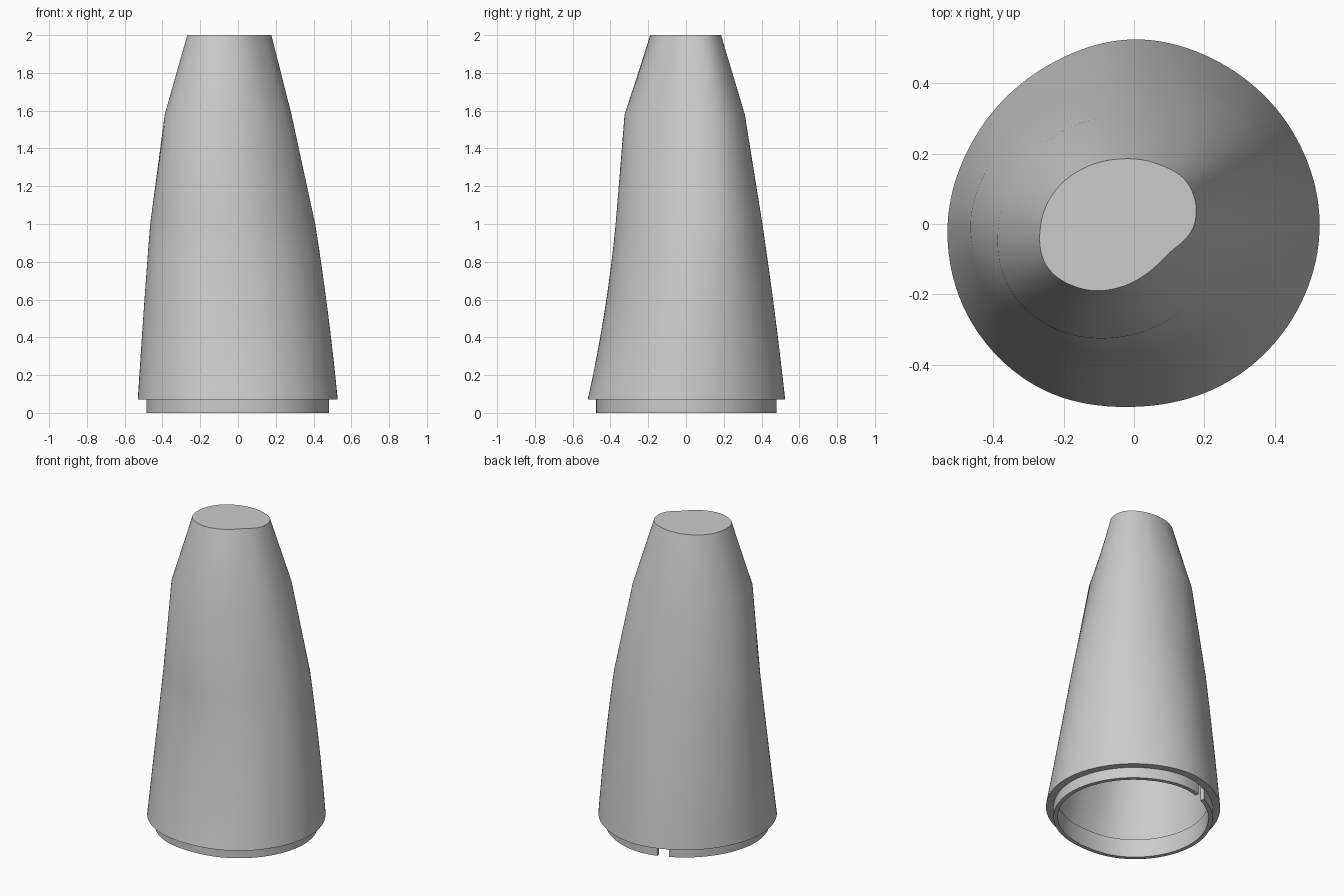
import bpy, bmesh, math

old = bpy.data.objects.get("Cube")
if old:
    bpy.data.objects.remove(old, do_unlink=True)

SEG = 128

grey = bpy.data.materials.new("plain_grey")
grey.use_nodes = True
colour = (0.6, 0.6, 0.6, 1)
grey.diffuse_color = colour
grey.node_tree.nodes["Principled BSDF"].inputs["Base Color"].default_value = colour

# Cross-sections: centre x and radii (hundredths) every 30 degrees
BASE = (0.0, [52.8, 52.2, 52, 52.5, 51.3, 51.5, 53, 54, 53.8, 52, 52.2, 52.5])
LOWER = (-0.017, [48.3, 49, 47.5, 46, 44.5, 45.8, 47.8, 47.2, 45, 42, 42.5, 45])
MIDDLE = (-0.03, [43.5, 45.5, 43, 40.2, 38.8, 41, 43.5, 42, 39, 37.2, 37.2, 39.2])
UPPER = (-0.05, [32.5, 36, 33.8, 30.8, 30.5, 31.2, 33.5, 35.5, 34.5, 32.3, 31, 31])
TIP = (-0.04, [21.2, 22.5, 20, 18.5, 18.8, 20.5, 22.5, 24, 21.3, 18, 16, 16.3])


def outline(section, inset=0.0):
    """Smooth closed outline through the section's radii."""
    cx, radii = section
    n = len(radii)
    points = []
    for i in range(SEG):
        f = i * n / SEG
        k, t = int(f), f % 1
        a, b, c, d = (radii[(k + j) % n] for j in (-1, 0, 1, 2))
        r = b + t / 2 * (c - a + t * (2 * a - 5 * b + 4 * c - d + t * (3 * (b - c) + d - a)))
        r = r / 100 - inset
        angle = math.tau * i / SEG
        points.append((cx + r * math.cos(angle), r * math.sin(angle)))
    return points


def blend(sections, weights):
    """Weighted mix of several sections."""
    cx = sum(w * s[0] for s, w in zip(sections, weights))
    radii = [sum(w * r for w, r in zip(weights, rs)) for rs in zip(*(s[1] for s in sections))]
    return cx, radii


def add_ring(bm, section, inset, z):
    return [bm.verts.new((x, y, z)) for x, y in outline(section, inset)]


def bridge(bm, low, high, skip=()):
    for i in range(SEG):
        if i not in skip:
            j = (i + 1) % SEG
            bm.faces.new((low[i], low[j], high[j], high[i]))


def finish(bm, name):
    bmesh.ops.recalc_face_normals(bm, faces=bm.faces)
    mesh = bpy.data.meshes.new(name)
    bm.to_mesh(mesh)
    bm.free()
    mesh.materials.append(grey)
    obj = bpy.data.objects.new(name, mesh)
    bpy.context.collection.objects.link(obj)
    bpy.ops.object.select_all(action='DESELECT')
    obj.select_set(True)
    bpy.context.view_layer.objects.active = obj
    bpy.ops.object.shade_smooth_by_angle(angle=math.radians(30))


# Tapered sleeve: curved lower part, then two straight tapers
levels = []
z0, z1, z2 = 0.07, 0.6, 1.0
STEPS = 8
for i in range(STEPS + 1):
    z = z0 + (z2 - z0) * i / STEPS
    weights = ((z - z1) * (z - z2) / ((z0 - z1) * (z0 - z2)),
               (z - z0) * (z - z2) / ((z1 - z0) * (z1 - z2)),
               (z - z0) * (z - z1) / ((z2 - z0) * (z2 - z1)))
    levels.append((blend((BASE, LOWER, MIDDLE), weights), z))
levels += [(UPPER, 1.58), (TIP, 2.0)]

# Hollow body, open at the bottom and closed at the tip
WALL = 0.05
bm = bmesh.new()
outer = [add_ring(bm, s, 0, z) for s, z in levels]
inner = [add_ring(bm, s, WALL, z if z < 2 else z - WALL) for s, z in levels]
for rings in (outer, inner):
    for low, high in zip(rings, rings[1:]):
        bridge(bm, low, high)
    bm.faces.new(rings[-1])
bridge(bm, outer[0], inner[0])
finish(bm, "tapered_body")

# Recessed mounting lip with one notch at the back
notch = (37, 38, 39)
bm = bmesh.new()
loop = [add_ring(bm, BASE, inset, z)
        for inset, z in ((0.045, 0), (0.045, 0.12), (0.07, 0.12), (0.07, 0))]
for i in range(4):
    bridge(bm, loop[i], loop[(i + 1) % 4], notch)
for end in (notch[0], notch[-1] + 1):
    bm.faces.new([ring[end] for ring in loop])
loose = [v for v in bm.verts if not v.link_faces]
bmesh.ops.delete(bm, geom=loose, context='VERTS')
finish(bm, "mounting_lip")
